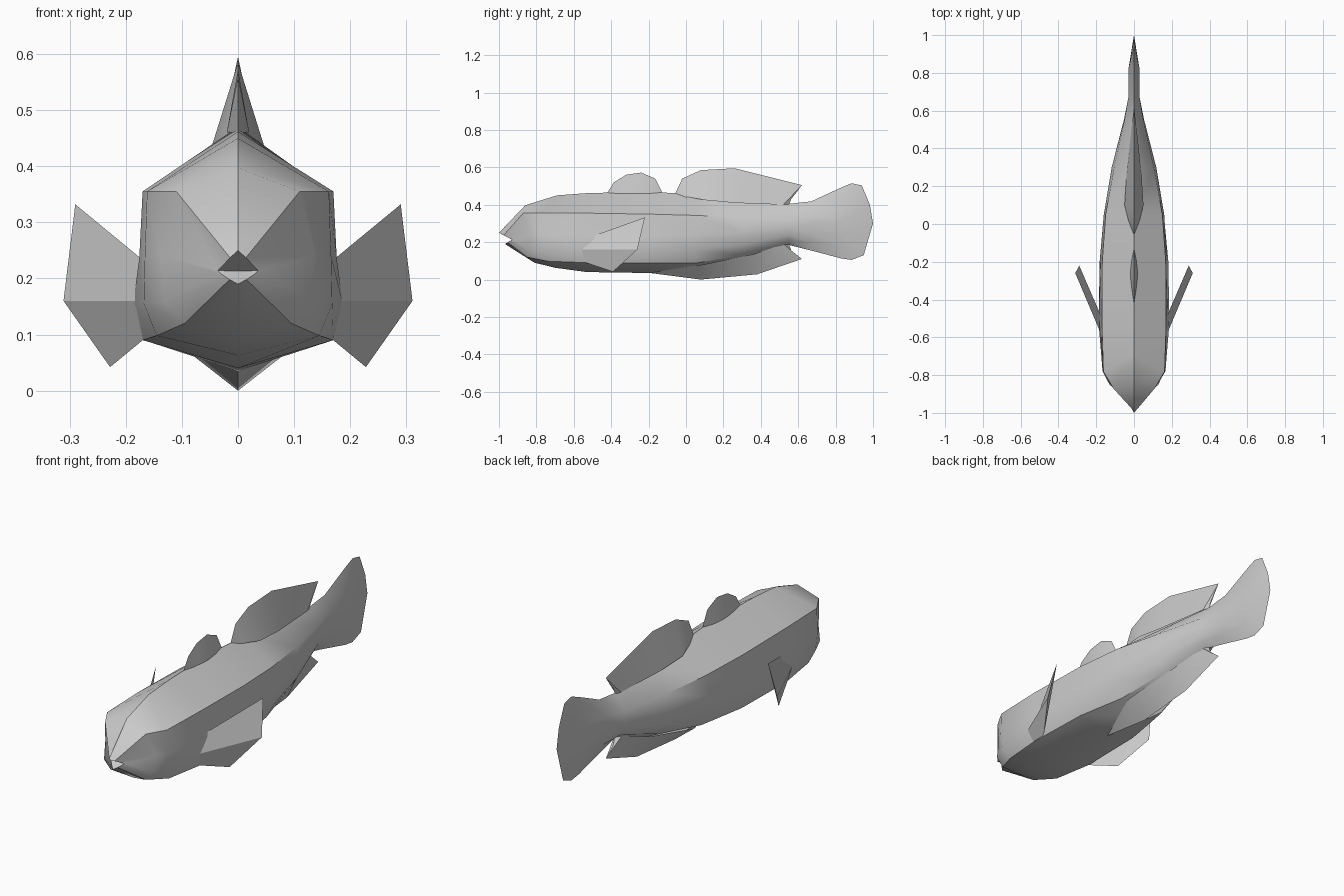
import bpy, bmesh, math

if "Cube" in bpy.data.objects:
    bpy.data.objects.remove(bpy.data.objects["Cube"])

grey = bpy.data.materials.new("scale grey")
grey.diffuse_color = (0.6, 0.6, 0.6, 1)
grey.use_nodes = True
grey.node_tree.nodes["Principled BSDF"].inputs["Base Color"].default_value = grey.diffuse_color


def finish(bm, name, angle):
    """Weld, orient and shade a mesh, then add it to the scene."""
    bmesh.ops.remove_doubles(bm, verts=bm.verts, dist=0.0005)
    bmesh.ops.recalc_face_normals(bm, faces=bm.faces)
    me = bpy.data.meshes.new(name)
    bm.to_mesh(me)
    bm.free()
    me.materials.append(grey)
    ob = bpy.data.objects.new(name, me)
    bpy.context.collection.objects.link(ob)
    bpy.ops.object.select_all(action='DESELECT')
    ob.select_set(True)
    bpy.context.view_layer.objects.active = ob
    bpy.ops.object.shade_smooth_by_angle(angle=math.radians(angle))
    return ob


def bridge(bm, a, b):
    n = len(a)
    for i in range(n):
        j = (i + 1) % n
        bm.faces.new((a[i], a[j], b[j], b[i]))


def make_ring(bm, half):
    """Half section from back to belly, completed by its mirror image."""
    pts = list(half) + [(-x, y, z) for x, y, z in half[-2:0:-1]]
    return [bm.verts.new(p) for p in pts]


def level(y, top, sides, belly):
    """Half section lying in one plane across the body."""
    return [(0, y, top)] + [(x, y, z) for x, z in sides] + [(0, y, belly)]


# Body and tail fin: one loft from the lips to the tail edge
sections = [
    [(0, -1, .25), (.014, -.975, .237), (.036, -.93, .214),
     (.03, -.937, .208), (.015, -.953, .198), (0, -.968, .19)],
    [(0, -.86, .397), (.11, -.87, .355), (.137, -.83, .24),
     (.13, -.85, .16), (.095, -.85, .12), (0, -.81, .09)],
    [(0, -.69, .45), (.162, -.78, .355), (.166, -.78, .24),
     (.168, -.76, .155), (.145, -.74, .098), (0, -.70, .063)],
    level(-.53, .462, [(.17, .355), (.176, .235), (.187, .155), (.17, .09)], .04),
    level(-.2, .47, [(.168, .35), (.176, .23), (.182, .155), (.162, .088)], .035),
    level(.05, .455, [(.15, .343), (.16, .24), (.158, .16), (.118, .088)], .045),
    level(.3, .43, [(.105, .332), (.118, .25), (.11, .185), (.075, .13)], .095),
    level(.55, .405, [(.05, .327), (.054, .275), (.05, .24), (.034, .21)], .185),
    level(.67, .418, [(.03, .34), (.03, .30), (.03, .245), (.018, .20)], .155),
    level(.83, .492, [(.028, .35), (.028, .31), (.028, .25), (.015, .18)], .113),
    [(0, .885, .515), (0, .94, .503), (0, .983, .40),
     (0, 1, .30), (0, .95, .13), (0, .885, .105)],
]
bm = bmesh.new()
rings = [make_ring(bm, s) for s in sections]
for a, b in zip(rings, rings[1:]):
    bridge(bm, a, b)
# Open mouth, folded inward to a point
throat = bm.verts.new((0, -.93, .213))
lips = rings[0]
for i in range(len(lips)):
    bm.faces.new((lips[i], lips[(i + 1) % len(lips)], throat))
finish(bm, "body", 35)


def median_fin(name, edge, base):
    """Fin on the midline: thin outer edge (y, z), wider base (x, y, z)."""
    bm = bmesh.new()
    rim = [bm.verts.new((0, y, z)) for y, z in edge]
    for s in (1, -1):
        foot = [bm.verts.new((s * x, y, z)) for x, y, z in base]
        for i in range(len(rim) - 1):
            bm.faces.new((rim[i], rim[i + 1], foot[i + 1], foot[i]))
    finish(bm, name, 30)


median_fin("front_dorsal_fin",
           [(-.42, .465), (-.385, .52), (-.32, .56), (-.24, .572), (-.165, .54), (-.125, .462)],
           [(0, -.42, .455), (.008, -.37, .46), (.016, -.31, .46),
            (.02, -.26, .46), (.012, -.19, .46), (0, -.125, .455)])
median_fin("rear_dorsal_fin",
           [(-.06, .455), (-.02, .54), (.08, .585), (.26, .595), (.62, .505), (.565, .435), (.55, .40)],
           [(0, -.06, .445), (.03, .02, .44), (.05, .1, .425), (.04, .26, .41),
            (.012, .52, .40), (.006, .54, .40), (0, .55, .395)])
median_fin("anal_fin",
           [(-.2, .036), (.08, 0), (.38, .028), (.62, .11), (.565, .15), (.55, .19)],
           [(0, -.2, .045), (.1, .08, .078), (.06, .36, .135),
            (.018, .52, .19), (.01, .54, .195), (0, .55, .20)])

# Pectoral fins: flaring three-sided wedges
root = [(.16, -.52, .225), (.18, -.57, .16), (.16, -.56, .098)]
tip = [(.29, -.22, .332), (.311, -.26, .16), (.228, -.39, .042)]
for side, s in (("right", 1), ("left", -1)):
    bm = bmesh.new()
    a, b = ([bm.verts.new((s * x, y, z)) for x, y, z in loop] for loop in (root, tip))
    bridge(bm, a, b)
    bm.faces.new(a)
    bm.faces.new(b)
    finish(bm, side + "_pectoral_fin", 20)
